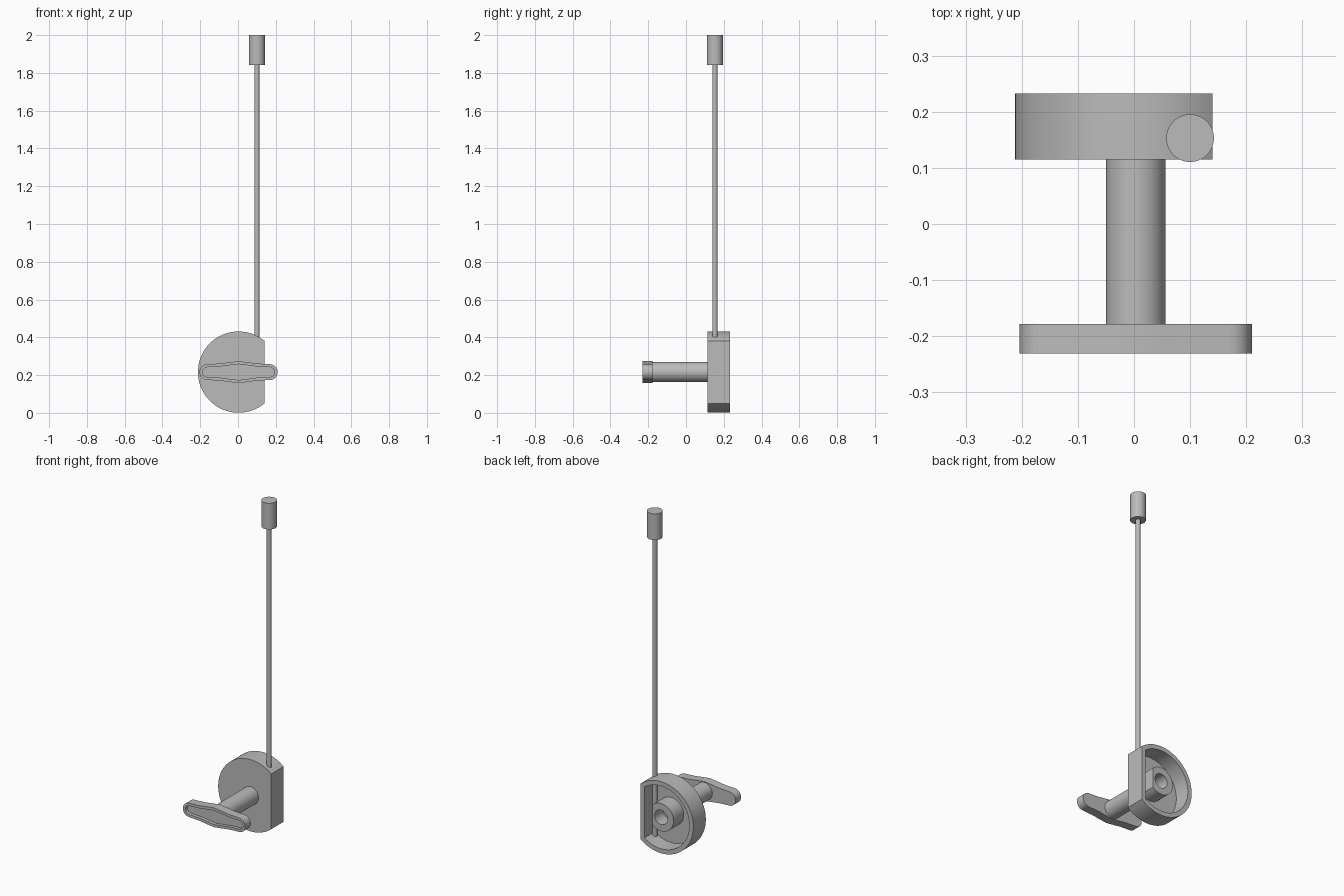
import bpy, bmesh, math

cube = bpy.data.objects.get("Cube")
if cube:
    bpy.data.objects.remove(cube, do_unlink=True)

grey = bpy.data.materials.new("plain_grey")
grey.use_nodes = True
COLOUR = (0.5, 0.5, 0.5, 1)
grey.diffuse_color = COLOUR
grey.node_tree.nodes["Principled BSDF"].inputs["Base Color"].default_value = COLOUR

AXIS_X, AXIS_Z = 0.003, 0.216    # turning axis of the mechanism


def disc(r, flat=None, n=64):
    """Circle outline, cut straight at x = flat when given."""
    a = math.acos(flat / r) if flat else math.pi / n
    step = (2 * math.pi - 2 * a) / (n - 1)
    return [(r * math.cos(a + i * step), r * math.sin(a + i * step)) for i in range(n)]


def grip(d):
    """Lever outline with a swollen middle and round ends, inset by d."""
    r = 0.042 - d
    arc = [math.pi / 2 - i * math.pi / 12 for i in range(13)]
    half = [(0, 0.058 - d), (0.05, 0.052 - d), (0.1, 0.045 - d)]
    half += [(0.165 + r * math.cos(t), r * math.sin(t)) for t in arc]
    half += [(0.1, d - 0.045), (0.05, d - 0.052)]
    return half + [(-x, -z) for x, z in half]


def along_y(y):
    return lambda u, v: (AXIS_X + u, y, AXIS_Z + v)


def along_z(z):
    return lambda u, v: (0.1 + u, 0.153 + v, z)


def loft(name, sections):
    """Bridge equal-length outlines in order and cap both ends."""
    bm = bmesh.new()
    rings = [[bm.verts.new(place(u, v)) for u, v in outline] for outline, place in sections]
    for a, b in zip(rings, rings[1:]):
        for i in range(len(a)):
            j = (i + 1) % len(a)
            bm.faces.new((a[i], a[j], b[j], b[i]))
    bm.faces.new(rings[0])
    bm.faces.new(rings[-1])
    bmesh.ops.recalc_face_normals(bm, faces=bm.faces)
    mesh = bpy.data.meshes.new(name)
    bm.to_mesh(mesh)
    bm.free()
    mesh.materials.append(grey)
    obj = bpy.data.objects.new(name, mesh)
    bpy.context.collection.objects.link(obj)
    bpy.ops.object.select_all(action='DESELECT')
    obj.select_set(True)
    bpy.context.view_layer.objects.active = obj
    bpy.ops.object.shade_smooth_by_angle(angle=math.radians(30))
    return obj


# Housing: flat-sided cup, open at the back
outer, inner = disc(0.215, 0.137), disc(0.188, 0.11)
loft("housing", [(outer, along_y(0.115)), (outer, along_y(0.233)),
                 (inner, along_y(0.233)), (inner, along_y(0.136))])

# Hub inside the housing, flattened beside the rod, with a blind bore
hub, bore = disc(0.083, 0.057), disc(0.043)
loft("hub", [(hub, along_y(0.13)), (hub, along_y(0.232)),
             (bore, along_y(0.232)), (bore, along_y(0.15))])

# Shaft from housing to lever
shaft = disc(0.053)
loft("shaft", [(shaft, along_y(-0.185)), (shaft, along_y(0.12))])

# Lever with a recessed front
loft("lever", [(grip(0), along_y(-0.178)), (grip(0), along_y(-0.231)),
               (grip(0.016), along_y(-0.231)), (grip(0.016), along_y(-0.211))])

# Rod and its end cap
rod, cap = disc(0.0135, n=32), disc(0.0425, n=48)
loft("rod", [(rod, along_z(0.05)), (rod, along_z(1.86))])
loft("rod_cap", [(cap, along_z(1.843)), (cap, along_z(2.0))])
